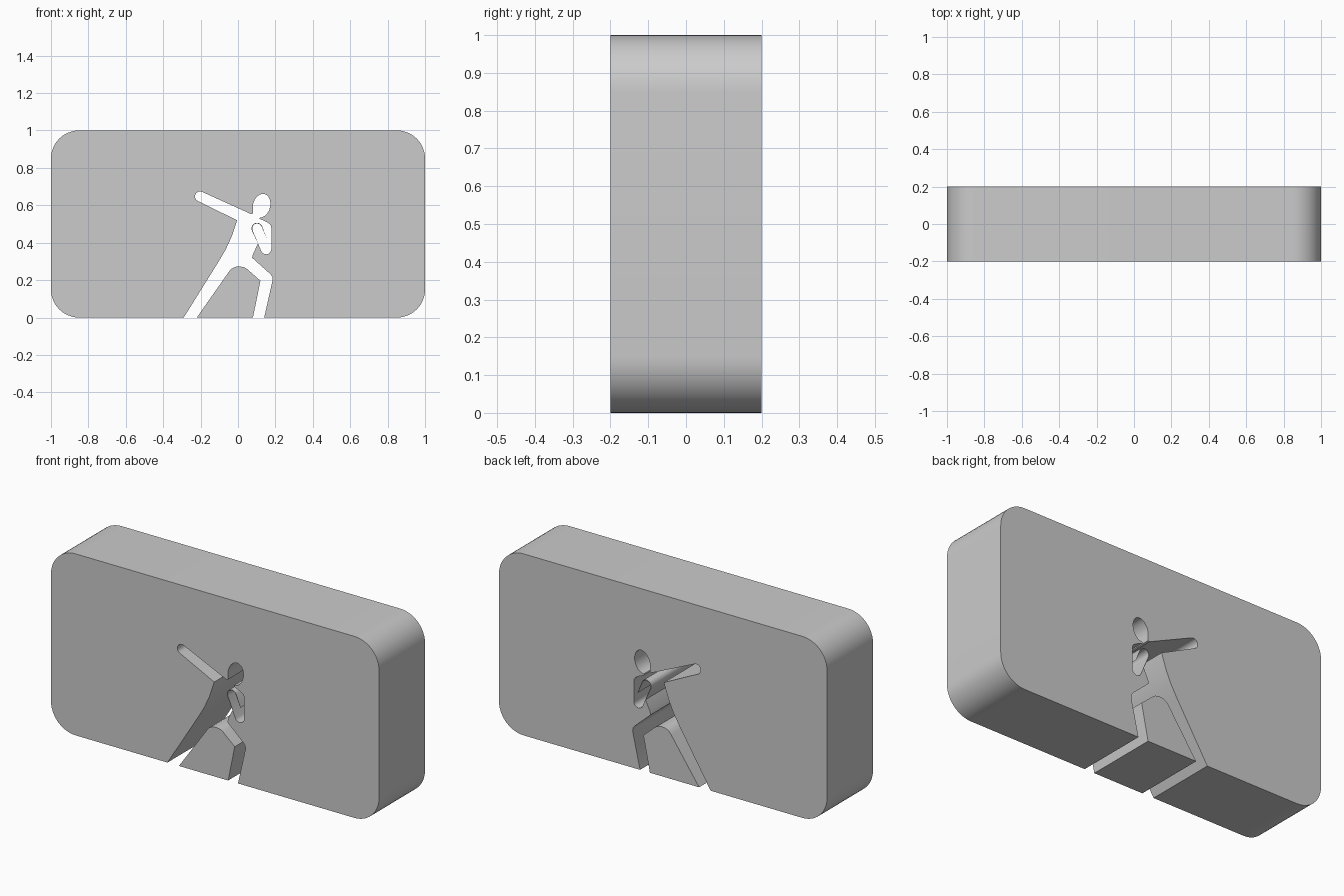
import bpy, bmesh
from math import sin, cos, radians

if "Cube" in bpy.data.objects:
    bpy.data.objects.remove(bpy.data.objects["Cube"])

DEPTH = 0.4


def arc(cx, cz, rx, rz, start, end, n, tilt=0):
    """Points on an elliptical arc, angles in degrees."""
    t = radians(tilt)
    pts = []
    for i in range(n + 1):
        a = radians(start + (end - start) * i / n)
        x, z = rx * cos(a), rz * sin(a)
        pts.append((cx + x * cos(t) - z * sin(t), cz + x * sin(t) + z * cos(t)))
    return pts


def slab(name, outline):
    """Extrude a front-view outline through the full depth."""
    bm = bmesh.new()
    face = bm.faces.new([bm.verts.new((x, -DEPTH / 2, z)) for x, z in outline])
    ext = bmesh.ops.extrude_face_region(bm, geom=[face])
    moved = [g for g in ext["geom"] if isinstance(g, bmesh.types.BMVert)]
    bmesh.ops.translate(bm, verts=moved, vec=(0, DEPTH, 0))
    bmesh.ops.recalc_face_normals(bm, faces=bm.faces)
    caps = [f for f in bm.faces if len(f.verts) > 4]
    bmesh.ops.triangulate(bm, faces=caps, ngon_method='EAR_CLIP')
    mesh = bpy.data.meshes.new(name)
    bm.to_mesh(mesh)
    bm.free()
    obj = bpy.data.objects.new(name, mesh)
    bpy.context.collection.objects.link(obj)
    bpy.ops.object.select_all(action='DESELECT')
    bpy.context.view_layer.objects.active = obj
    obj.select_set(True)
    bpy.ops.object.shade_smooth_by_angle(angle=radians(35))


# Figure opening: rear leg and torso, outstretched arm
figure = [(-0.29, 0), (-0.1, 0.305), (-0.065, 0.365), (-0.035, 0.43),
          (-0.018, 0.48), (-0.005, 0.52)]
figure += arc(-0.203, 0.647, 0.027, 0.027, 245, 65, 10)
figure += [(0.07, 0.553), (0.079, 0.556)]
# Head
figure += arc(0.126, 0.598, 0.046, 0.064, 205, -82, 24, -14)
# Shoulder and bent upper arm, elbow
figure += [(0.115, 0.528), (0.15, 0.512)]
figure += arc(0.147, 0.478, 0.031, 0.031, 60, 0, 5)
figure += arc(0.150, 0.366, 0.028, 0.028, 0, -155, 9)
# Thin divider around the forearm: inner side, then outer side
figure += arc(0.102, 0.476, 0.026, 0.026, 205, 28, 10)
figure += [(0.155, 0.42)]
figure += arc(0.102, 0.476, 0.030, 0.030, 30, 203, 10)
# Waist and front leg
figure += [(0.107, 0.395), (0.08, 0.34), (0.075, 0.32), (0.173, 0.232),
           (0.184, 0.218), (0.185, 0.2), (0.14, 0)]

# Wall with rounded corners, split at the base by the opening
R = 0.15
wall = figure + arc(1 - R, R, R, R, -90, 0, 12)
wall += arc(1 - R, 1 - R, R, R, 0, 90, 12)
wall += arc(R - 1, 1 - R, R, R, 90, 180, 12)
wall += arc(R - 1, R, R, R, 180, 270, 12)
slab("wall", wall)

# Wedge standing between the legs
slab("leg_gap_wedge", [(-0.22, 0), (-0.05, 0.243), (-0.035, 0.261), (-0.015, 0.271),
                       (0.01, 0.273), (0.035, 0.268), (0.05, 0.258),
                       (0.12, 0.197), (0.08, 0)])
